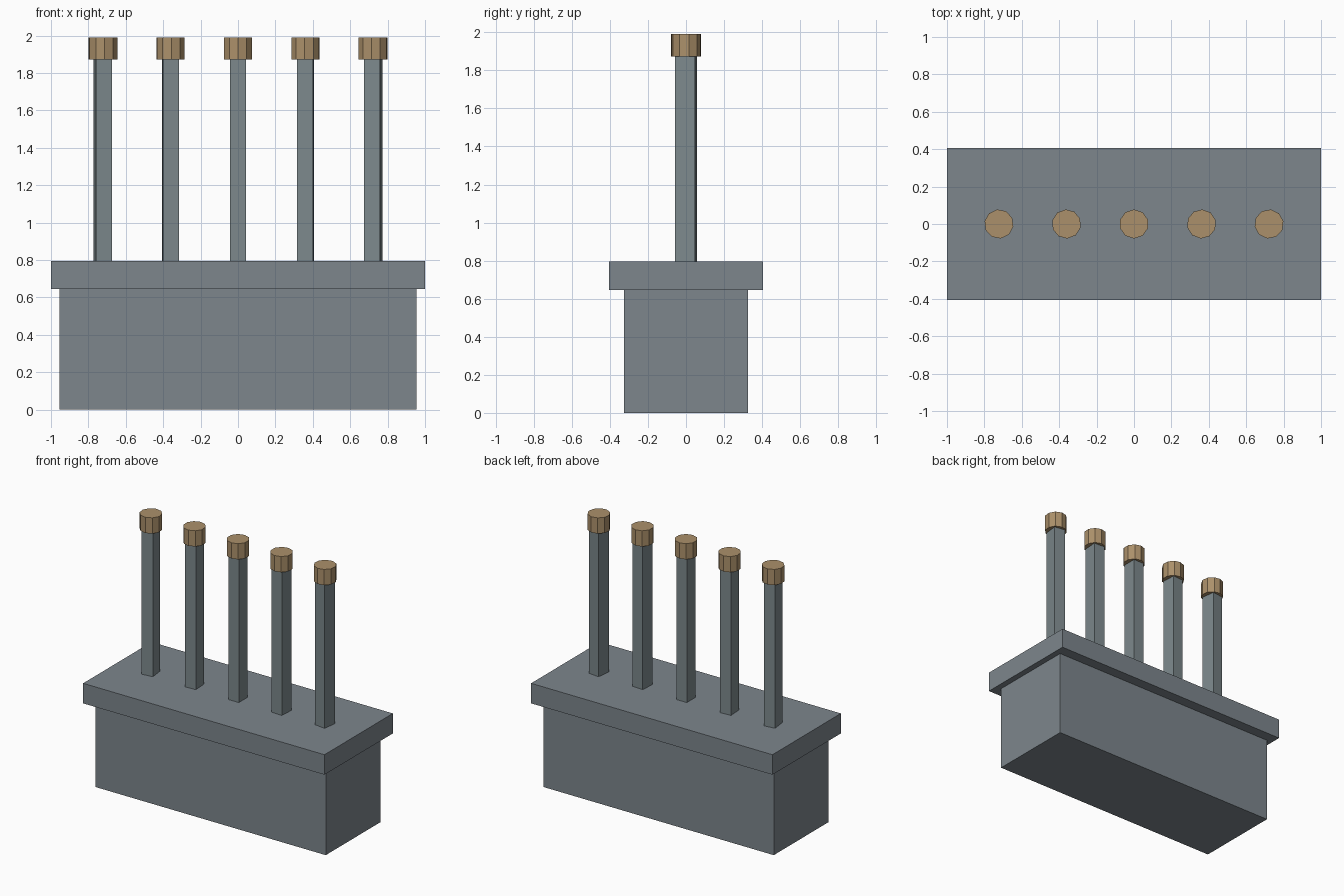
import bpy, math

if "Cube" in bpy.data.objects:
    bpy.data.objects.remove(bpy.data.objects["Cube"])


def material(name, colour):
    m = bpy.data.materials.new(name)
    m.diffuse_color = (*colour, 1)
    m.use_nodes = True
    m.node_tree.nodes["Principled BSDF"].inputs["Base Color"].default_value = m.diffuse_color
    return m


stone = material("blue_grey_stone", (0.205, 0.238, 0.265))
metal = material("grey_green_metal", (0.205, 0.25, 0.265))
brass = material("dull_brass", (0.41, 0.28, 0.145))


def box(name, size, z0, mat, x=0, turn=0):
    bpy.ops.mesh.primitive_cube_add(size=1, location=(x, 0, z0 + size[2] / 2),
                                    rotation=(0, 0, turn))
    o = bpy.context.object
    o.name = name
    o.scale = size
    o.data.materials.append(mat)


# Plinth with an overhanging slab
box("base_block", (1.91, 0.65, 0.645), 0, stone)
box("top_slab", (2.0, 0.81, 0.15), 0.645, stone)

# Row of posts, each turned a little more away from the middle
for i in range(-2, 3):
    x = i * 0.361
    turn = -math.radians(3.5) * i
    box(f"post_{i + 3}", (0.087, 0.105, 1.09), 0.79, metal, x, turn)
    bpy.ops.mesh.primitive_cylinder_add(vertices=10, radius=0.078, depth=0.118,
                                        location=(x, 0, 1.931), rotation=(0, 0, turn))
    cap = bpy.context.object
    cap.name = f"post_cap_{i + 3}"
    cap.data.materials.append(brass)
